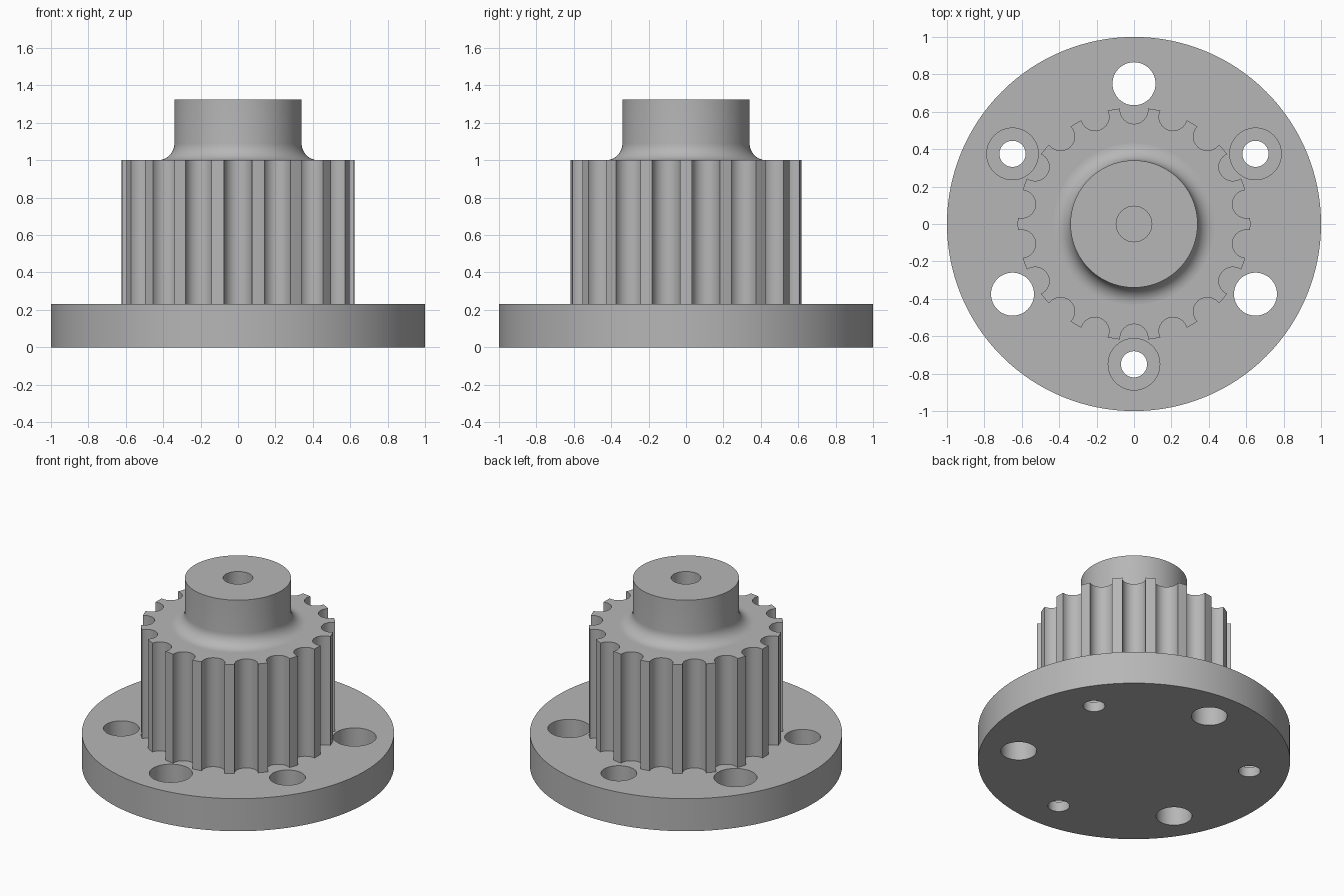
import bpy
from math import cos, sin, pi, radians, asin

cube = bpy.data.objects.get("Cube")
if cube:
    bpy.data.objects.remove(cube)

steel = bpy.data.materials.new("plain grey")
steel.use_nodes = True
GREY = (0.47, 0.47, 0.47, 1)
steel.diffuse_color = GREY
steel.node_tree.nodes["Principled BSDF"].inputs["Base Color"].default_value = GREY

FLANGE_R, FLANGE_TOP = 1.0, 0.23
GEAR_R, GEAR_TOP, TEETH = 0.622, 1.0, 18
HUB_R, HUB_TOP, FILLET = 0.34, 1.325, 0.09
BOLT_R = 0.75


def make_object(name, verts, faces):
    mesh = bpy.data.meshes.new(name)
    mesh.from_pydata(verts, [], faces)
    mesh.materials.append(steel)
    obj = bpy.data.objects.new(name, mesh)
    bpy.context.collection.objects.link(obj)
    return obj


def lathe(name, profile, steps=96, center=(0, 0)):
    """Closed solid turned from (radius, z) points running bottom to top."""
    verts = [(center[0] + r * cos(2 * pi * i / steps),
              center[1] + r * sin(2 * pi * i / steps), z)
             for r, z in profile for i in range(steps)]
    faces = [(k * steps + i, k * steps + (i + 1) % steps,
              (k + 1) * steps + (i + 1) % steps, (k + 1) * steps + i)
             for k in range(len(profile) - 1) for i in range(steps)]
    last = (len(profile) - 1) * steps
    faces.append(tuple(reversed(range(steps))))
    faces.append(tuple(range(last, last + steps)))
    return make_object(name, verts, faces)


def prism(name, outline, z0, z1):
    n = len(outline)
    verts = [(x, y, z) for z in (z0, z1) for x, y in outline]
    faces = [(i, (i + 1) % n, n + (i + 1) % n, n + i) for i in range(n)]
    faces += [tuple(reversed(range(n))), tuple(range(n, 2 * n))]
    return make_object(name, verts, faces)


def select(obj):
    bpy.ops.object.select_all(action='DESELECT')
    obj.select_set(True)
    bpy.context.view_layer.objects.active = obj


def cut(obj, cutter):
    select(obj)
    mod = obj.modifiers.new("hole", 'BOOLEAN')
    mod.operation, mod.solver, mod.object = 'DIFFERENCE', 'EXACT', cutter
    bpy.ops.object.modifier_apply(modifier=mod.name)


# Flange with alternating plain and counterbored holes
flange = lathe("flange", [(FLANGE_R, 0), (FLANGE_R, FLANGE_TOP)], 128)
plain = [(0.115, -0.1), (0.115, 0.4)]
counterbored = [(0.07, -0.1), (0.07, 0.07), (0.138, 0.07), (0.138, 0.4)]
for i in range(6):
    a = radians(30 + 60 * i)
    cutter = lathe("hole_cutter", plain if i % 2 else counterbored, 48,
                   (BOLT_R * cos(a), BOLT_R * sin(a)))
    cut(flange, cutter)
    bpy.data.objects.remove(cutter)

# Toothed drum: narrow tips separated by round-bottomed grooves
GROOVE_R, GROOVE_C = 0.075, 0.61
half_groove = asin(GROOVE_R / GEAR_R)
pitch = 2 * pi / TEETH
outline = []
for t in range(TEETH):
    a = t * pitch
    tip = pitch / 2 - half_groove
    outline += [(GEAR_R * cos(a + s * tip), GEAR_R * sin(a + s * tip)) for s in (-1, 0, 1)]
    g = a + pitch / 2
    for k in range(13):
        b = -pi / 2 + pi * k / 12
        u, v = GROOVE_C - GROOVE_R * cos(b), GROOVE_R * sin(b)
        outline.append((u * cos(g) - v * sin(g), u * sin(g) + v * cos(g)))
gear = prism("toothed_drum", outline, FLANGE_TOP - 0.01, GEAR_TOP)

# Hub with a filleted foot
foot = HUB_R + FILLET
profile = [(foot, GEAR_TOP - 0.02)]
for k in range(11):
    b = pi / 2 * k / 10
    profile.append((foot - FILLET * sin(b), GEAR_TOP + FILLET * (1 - cos(b))))
profile.append((HUB_R, HUB_TOP))
hub = lathe("hub", profile)

# Blind centre bore
bore = lathe("bore_cutter", [(0.095, 0.85), (0.095, 1.5)], 48)
for part in (gear, hub):
    cut(part, bore)
bpy.data.objects.remove(bore)

for part in (flange, gear, hub):
    select(part)
    bpy.ops.object.shade_smooth_by_angle(angle=radians(30))
